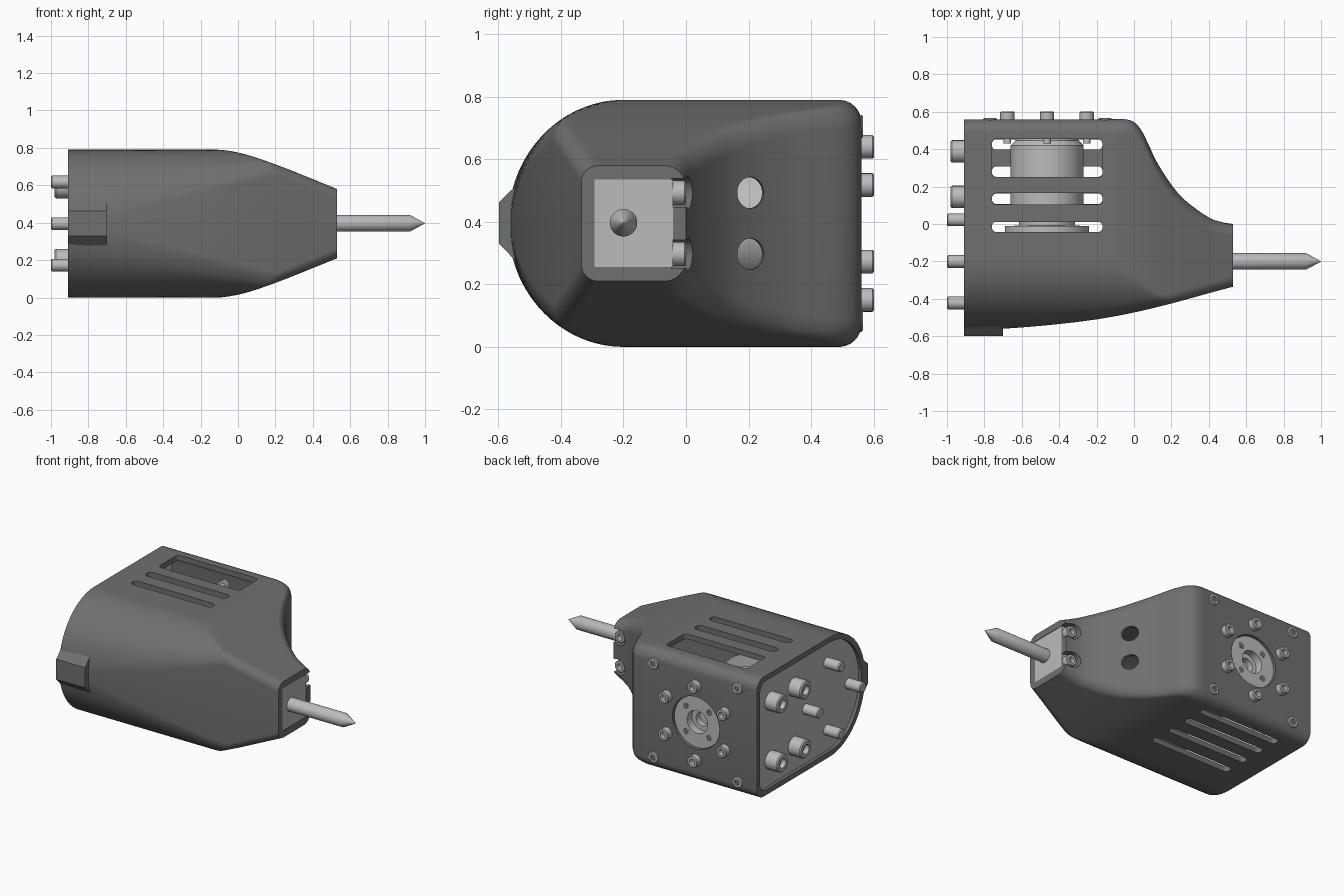
import bpy, bmesh, math
from mathutils import Vector

if "Cube" in bpy.data.objects:
    bpy.data.objects.remove(bpy.data.objects["Cube"])

ZC = 0.395


def material(name, v):
    m = bpy.data.materials.new(name)
    m.diffuse_color = (v, v, v, 1)
    m.use_nodes = True
    m.node_tree.nodes["Principled BSDF"].inputs["Base Color"].default_value = m.diffuse_color
    return m


DARK, LIGHT = material("dark_shell", 0.16), material("light_metal", 0.5)


def finish(name, bm, mat, angle=30):
    bmesh.ops.recalc_face_normals(bm, faces=bm.faces)
    me = bpy.data.meshes.new(name)
    bm.to_mesh(me)
    bm.free()
    ob = bpy.data.objects.new(name, me)
    bpy.context.collection.objects.link(ob)
    me.materials.append(mat)
    smooth(ob, angle)
    return ob


def smooth(ob, angle=30):
    bpy.ops.object.select_all(action='DESELECT')
    ob.select_set(True)
    bpy.context.view_layer.objects.active = ob
    bpy.ops.object.shade_smooth_by_angle(angle=math.radians(angle))


def curve(pts, x):
    # smooth interpolation through a few outline points
    n = len(pts)
    if x <= pts[0][0]:
        return pts[0][1]
    if x >= pts[-1][0]:
        return pts[-1][1]
    i = max(k for k in range(n - 1) if pts[k][0] <= x)

    def slope(k):
        a, b = pts[max(k - 1, 0)], pts[min(k + 1, n - 1)]
        return (b[1] - a[1]) / (b[0] - a[0])
    (x0, y0), (x1, y1) = pts[i], pts[i + 1]
    h = x1 - x0
    t = (x - x0) / h
    return ((2*t**3 - 3*t*t + 1) * y0 + (t**3 - 2*t*t + t) * h * slope(i)
            + (3*t*t - 2*t**3) * y1 + (t**3 - t*t) * h * slope(i + 1))


# Outlines of the shell: back side, front side, half height
Y_HI = [(-0.12, .56), (-0.05, .56), (0, .545), (0.04, .50), (0.08, .42), (0.12, .335),
        (0.2, .21), (0.27, .13), (0.4, .035), (0.47, .01), (0.53, 0)]
Y_LO = [(-0.92, -.57), (-0.7, -.56), (-0.45, -.54), (-0.2, -.51), (0, -.473),
        (0.2, -.425), (0.4, -.37), (0.53, -.335)]
Z_H = [(-0.2, .395), (-0.1, .395), (0, .38), (0.1, .352), (0.25, .298), (0.35, .258), (0.53, .185)]


def loft(name, xs, inset, mat):
    # D-shaped section clipped by the two outlines, with rounded edges
    bm, rings, n = bmesh.new(), [], 44
    for x in xs:
        lo, hi = curve(Y_LO, x) + inset, curve(Y_HI, x) - inset
        zh = curve(Z_H, x) - inset

        def height(y):
            u = min(1, max(0, (-0.2 - y) / (0.37 - inset)))
            return min(zh, (ZC - inset) * math.sqrt(1 - u * u))
        r_lo, r_hi = min(0.055, height(lo)), 0.07 - inset / 2
        half = []
        for i in range(n + 1):
            y = (lo + hi) / 2 - math.cos(math.pi * i / n) * (hi - lo) / 2
            z = height(y)
            for d, r in ((y - lo, r_lo), (hi - y, r_hi)):
                if d < r:
                    z -= r - math.sqrt(max(0, r * r - (r - d) ** 2))
            half.append((y, max(z, 0)))
        ring = [(y, ZC + z) for y, z in half] + [(y, ZC - z) for y, z in reversed(half)]
        rings.append([bm.verts.new((x, y, z)) for y, z in ring])
    m = len(rings[0])
    for a, b in zip(rings, rings[1:]):
        for i in range(m):
            bm.faces.new((a[i], a[(i + 1) % m], b[(i + 1) % m], b[i]))
    bm.faces.new(rings[0])
    bm.faces.new(rings[-1])
    bmesh.ops.remove_doubles(bm, verts=bm.verts, dist=1e-5)
    return finish(name, bm, mat)


def lathe(name, loc, axis, profile, mat=LIGHT, seg=32):
    # profile of (radius, distance along axis)
    bm = bmesh.new()
    q = Vector((0, 0, 1)).rotation_difference(Vector(axis).normalized())
    rings = []
    for r, h in profile:
        pts = [Vector((r * math.cos(2*math.pi*i/seg), r * math.sin(2*math.pi*i/seg), h)) for i in range(seg)]
        rings.append([bm.verts.new(q @ p + Vector(loc)) for p in pts])
    for a, b in zip(rings, rings[1:]):
        for i in range(seg):
            bm.faces.new((a[i], a[(i + 1) % seg], b[(i + 1) % seg], b[i]))
    bm.faces.new(rings[0])
    bm.faces.new(rings[-1])
    bmesh.ops.remove_doubles(bm, verts=bm.verts, dist=1e-6)
    return finish(name, bm, mat)


def box(name, lo, hi, mat=LIGHT, r=0):
    bm = bmesh.new()
    bmesh.ops.create_cube(bm, size=1)
    for v in bm.verts:
        v.co = [(l + h) / 2 + c * (h - l) for l, h, c in zip(lo, hi, v.co)]
    if r:
        es = [e for e in bm.edges if abs(e.verts[0].co.z - e.verts[1].co.z) > 1e-4]
        bmesh.ops.bevel(bm, geom=es, offset=r, segments=6, profile=0.5, affect='EDGES')
    return finish(name, bm, mat)


def rod(name, loc, axis, r, a, b, mat=LIGHT):
    return lathe(name, loc, axis, [(r, a), (r, b)], mat)


def bolt(name, loc, axis, r, h, depth=0.05):
    # socket head screw with a recessed hexagon-sized socket
    c = r * 0.12
    return lathe(name, loc, axis, [(r, -depth), (r, h - c), (r - c, h), (r * .52, h),
                                   (r * .48, h - min(.03, r * .7))], seg=24)


# Shell and its cavity
n = 44
xs = [-0.91, -0.8, -0.7, -0.6, -0.5, -0.4, -0.3, -0.2] + [-0.12 + 0.65 * i / n for i in range(n + 1)]
shell = loft("housing_shell", xs, 0, DARK)
cut_xs = [-0.95] + [x for x in xs[1:] if x < 0.38]
cutters = [loft("cavity_cutter", cut_xs, 0.035, DARK)]

# Vent slots on top and underside
MX = -0.465
for y0, y1 in ((.25, .455), (.105, .165), (-.043, .012)):
    cutters.append(box("top_slot_cutter", (-.76, y0, .6), (-.168, y1, .9), DARK, .025))
for y in (-.015, .135, .28, .425):
    cutters.append(box("bottom_slot_cutter", (-.76, y - .028, -.1), (-.168, y + .028, .2), DARK, .025))

# Side opening, access bores, nose socket and screw pockets
cutters.append(rod("side_opening_cutter", (MX, .56, ZC), (0, 1, 0), .172, -.1, .1, DARK))
for s in (-1, 1):
    cutters.append(rod("bore_cutter", (.2, .205, ZC + s * .098), (1, .3, 0), .05, -.2, .4, DARK))
    z = ZC + s * .098
    cutters.append(rod("pocket_cutter", (.485, 0, z), (0, 1, 0), .052, -.045, .2, DARK))
    cutters.append(box("pocket_slot_cutter", (.487, -.046, z - .045), (.6, .1, z + .045), DARK))
cutters.append(box("nose_cutter", (.36, -.292, ZC - .14), (.6, -.042, ZC + .14), DARK))

for c in cutters:
    c.hide_render = True
    mod = shell.modifiers.new("cut", 'BOOLEAN')
    mod.operation, mod.solver, mod.object = 'DIFFERENCE', 'EXACT', c
bpy.context.view_layer.update()
cut = bpy.data.meshes.new_from_object(shell.evaluated_get(bpy.context.evaluated_depsgraph_get()))
shell.modifiers.clear()
shell.data = cut
smooth(shell)
for c in cutters:
    bpy.data.objects.remove(c)

# Rear plate with four screws and four dowel pins
loft("rear_plate", [-.89, -.85], .036, LIGHT)
for y in (.145, .388):
    for s in (-1, 1):
        bolt("rear_screw", (-.89, y, ZC + s * .195), (-1, 0, 0), .06, .09)
for k in range(4):
    a = k * math.pi / 2
    lathe("rear_pin", (-.87, -.2 + .222 * math.cos(a), ZC + .222 * math.sin(a)), (-1, 0, 0),
          [(.034, 0), (.034, .124), (.028, .13)])

# Side flange screws: ring of six raised, four flush in the corners
for k in range(6):
    a = math.radians(90 + 60 * k)
    loc = (MX + .245 * math.cos(a), .555, ZC + .245 * math.sin(a))
    bolt("flange_screw", loc, (0, 1, 0), .038, .046)
    rod("flange_screw_shank", loc, (0, 1, 0), .02, -.125, -.03)
for x in (-.77, -.155):
    for s in (-1, 1):
        bolt("corner_screw", (x, .555, ZC + s * .31), (0, 1, 0), .037, .011, .02)

# Output disc with a centre bore and four holes
lathe("output_disc", (MX, .545, ZC), (0, 1, 0),
      [(.168, -.1), (.168, 0), (.075, 0), (.075, -.05), (.045, -.05), (.045, -.09)], seg=48)
for k in range(4):
    a = math.pi / 4 + k * math.pi / 2
    rod("disc_hole", (MX + .118 * math.cos(a), .545, ZC + .118 * math.sin(a)), (0, 1, 0), .02, -.02, .001, DARK)

# Motor inside the shell
lathe("motor", (MX, 0, ZC), (0, 1, 0),
      [(.225, -.045), (.225, -.012), (.15, -.008), (.15, .1), (.195, .1), (.195, .42), (.165, .45)], seg=48)

# Nose block, its clamp screws and the spike
box("nose_block", (.36, -.292, ZC - .14), (.527, -.042, ZC + .14))
for s in (-1, 1):
    bolt("clamp_screw", (.485, -.045, ZC + s * .098), (0, 1, 0), .039, .045, .01)
lathe("spike", (.5, -.2, ZC + .002), (1, 0, 0), [(.044, 0), (.044, .42), (.001, .5)])

# Keyed rail on the front
bm = bmesh.new()
prof = [(-.53, -.135), (-.55, -.115), (-.598, -.065), (-.598, .068), (-.55, .115), (-.53, .135)]
face = bm.faces.new([bm.verts.new((-.91, y, ZC + z)) for y, z in prof])
ext = bmesh.ops.extrude_face_region(bm, geom=[face])
bmesh.ops.translate(bm, vec=(.21, 0, 0), verts=[v for v in ext["geom"] if isinstance(v, bmesh.types.BMVert)])
finish("front_rail", bm, DARK)
